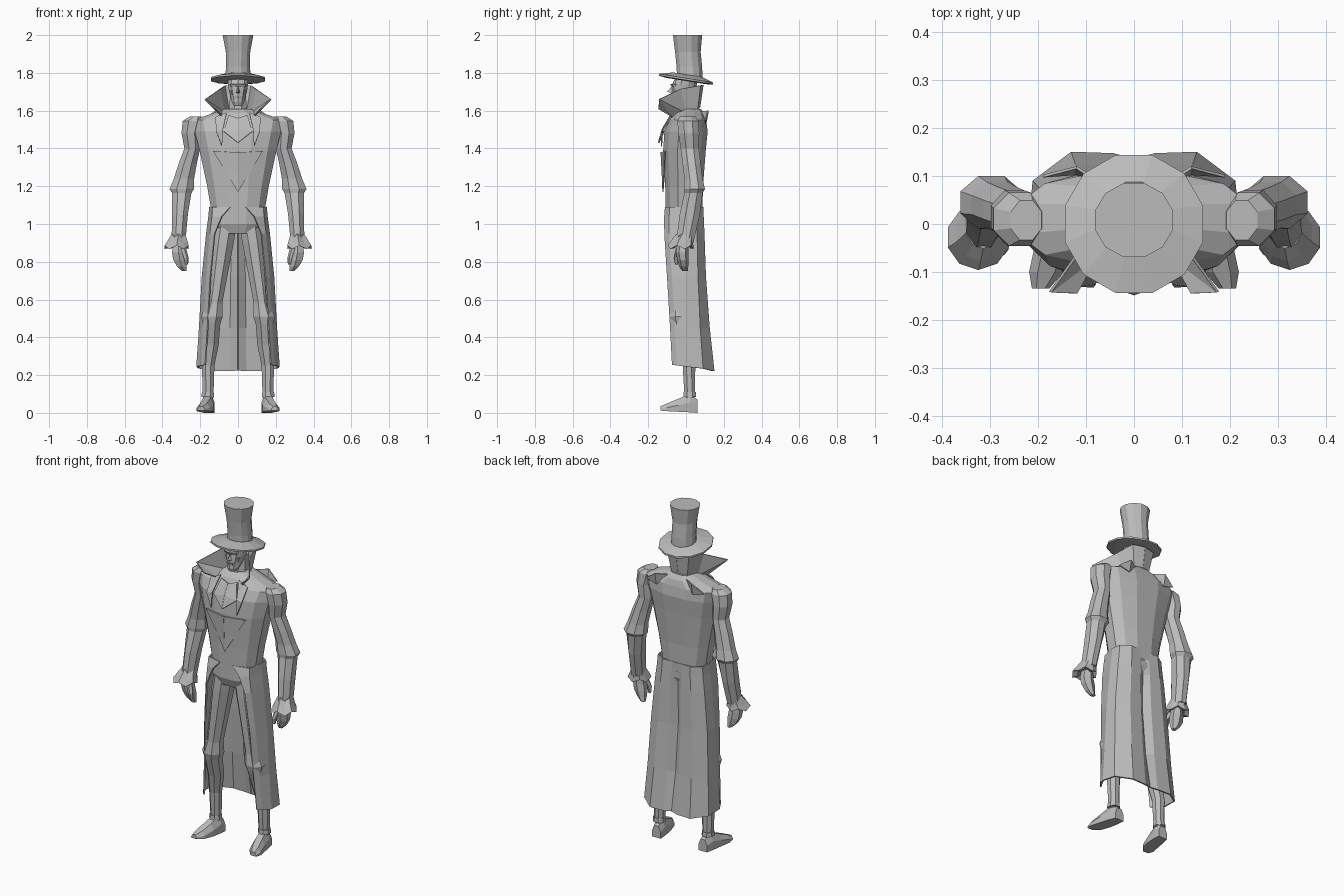
import bpy, bmesh, math

grey = bpy.data.materials.new("cloth grey")
grey.diffuse_color = (0.5, 0.5, 0.5, 1)


def make(name, verts, faces, mirror=False, thick=0):
    me = bpy.data.meshes.new(name)
    me.from_pydata(verts, [], faces)
    bm = bmesh.new()
    bm.from_mesh(me)
    bmesh.ops.recalc_face_normals(bm, faces=bm.faces)
    bm.to_mesh(me)
    bm.free()
    me.materials.append(grey)
    ob = bpy.data.objects.new(name, me)
    bpy.context.collection.objects.link(ob)
    if thick:
        m = ob.modifiers.new("thickness", 'SOLIDIFY')
        m.thickness = thick
        m.offset = 0
    if mirror:
        m = ob.modifiers.new("mirror", 'MIRROR')
        m.merge_threshold = 0.0005
    return ob


def bridge(rows, n, closed=True):
    """Quads between consecutive rows of n points."""
    return [(r * n + i, r * n + (i + 1) % n, (r + 1) * n + (i + 1) % n, (r + 1) * n + i)
            for r in range(rows - 1) for i in range(n if closed else n - 1)]


def loft(name, rings, n=8, mirror=False, power=1.0, tilt=0.0, jag=0.0):
    """Closed tube through rings of (z, cx, cy, rx, ry)."""
    def sp(v):
        return math.copysign(abs(v) ** power, v)
    verts = []
    for z, cx, cy, rx, ry in rings:
        for i in range(n):
            a = 2 * math.pi * (i + 0.5) / n
            x, y = rx * sp(math.cos(a)), ry * sp(math.sin(a))
            verts.append((cx + x, cy + y, z + tilt * y + (jag if i % 2 else 0)))
    faces = bridge(len(rings), n)
    faces += [tuple(range(n)), tuple(range((len(rings) - 1) * n, len(rings) * n))]
    return make(name, verts, faces, mirror)


# Top hat
loft("hat_brim", [(1.757, 0, 0, .11, .11), (1.762, 0, 0, .149, .149),
                  (1.772, 0, 0, .149, .149), (1.79, 0, .01, .08, .08)], 12, tilt=-.16)
loft("hat_crown", [(1.765, 0, .02, .07, .07), (1.83, 0, .018, .066, .07),
                   (1.91, 0, .01, .067, .07), (2.0, 0, .008, .084, .08)], 12)

# Head and neck
loft("head", [(1.625, 0, -.05, .022, .022), (1.645, 0, -.045, .034, .036),
              (1.675, 0, -.025, .042, .055), (1.71, 0, -.012, .052, .065),
              (1.74, 0, -.008, .056, .066), (1.785, 0, .01, .058, .06)], 10)
loft("neck", [(1.54, 0, .01, .075, .06), (1.60, 0, .02, .05, .05), (1.70, 0, .025, .045, .045)], 8)
make("nose", [(0, -.07, 1.735), (0, -.1, 1.70), (.014, -.07, 1.692), (-.014, -.07, 1.692)],
     [(0, 1, 2), (0, 3, 1), (1, 3, 2), (0, 2, 3)])
loft("brow", [(1.728, 0, -.062, .042, .016), (1.742, 0, -.064, .046, .022)], 8)
loft("mouth", [(1.664, 0, -.07, .02, .012), (1.678, 0, -.072, .022, .014)], 6)
loft("cheek", [(1.685, .032, -.045, .008, .02), (1.708, .036, -.042, .013, .024)], 6, True)

# Standing collar, open at the front
low = [(0, .072, 1.615), (.05, .06, 1.61), (.072, .0, 1.59), (.08, -.07, 1.565)]
top = [(0, .09, 1.735), (.07, .075, 1.733), (.095, -.03, 1.715), (.175, -.142, 1.66)]
make("collar", low + top + [(.12, -.145, 1.61)],
     [(0, 1, 5, 4), (1, 2, 6, 5), (2, 7, 6), (2, 3, 7), (3, 8, 7)], True, .006)

# Coat body, waist to shoulders
loft("coat_body", [(.95, 0, -.01, .11, .08), (1.0, 0, -.01, .145, .1), (1.08, 0, -.01, .147, .1),
                   (1.2, 0, -.01, .168, .103), (1.39, 0, -.008, .21, .116),
                   (1.49, 0, 0, .235, .118), (1.55, 0, .01, .25, .1),
                   (1.585, 0, .015, .14, .085), (1.61, 0, .02, .075, .06)], 12, power=.85)

# Waistcoat front, a shallow keel ending in a point
make("waistcoat", [(0, -.132, 1.38), (.13, -.112, 1.385), (0, -.122, 1.17), (.06, -.114, 1.27),
                   (0, -.126, 1.27)], [(0, 1, 3, 4), (4, 3, 2)], True, .006)

# Neck cloth and lapels
make("neck_cloth", [(0, -.09, 1.56), (.05, -.08, 1.575), (.075, -.118, 1.49), (0, -.145, 1.43),
                    (0, -.125, 1.5)], [(0, 1, 2, 4), (4, 2, 3)], True, .008)
make("lapel", [(.06, -.075, 1.59), (.12, -.08, 1.565), (.115, -.128, 1.49), (.085, -.13, 1.41),
               (.08, -.124, 1.5)], [(0, 1, 2, 4), (4, 2, 3)], True, .006)
make("shoulder_cape_point", [(.06, .08, 1.595), (.12, .118, 1.60), (.19, .1, 1.55),
                             (.12, .105, 1.53)], [(0, 1, 3), (1, 2, 3)], True, .006)

# Coat skirt: (z, half width, front y, back y, front opening, back pleat)
levels = [(1.09, .149, -.108, .088, .04, .0), (1.04, .153, -.112, .09, .085, .006),
          (.95, .165, -.112, .094, .122, .025), (.72, .188, -.098, .102, .145, .035),
          (.45, .203, -.082, .122, .16, .03), (.235, .217, -.072, .147, .172, .015)]
pts = []
for z, w, yf, yb, gap, pleat in levels:
    hem = .02 if z < .3 else 0
    pts += [(gap, yf, z + hem), (max(gap + .01, w * .88), yf + .025, z + hem * .8),
            (w, .0, z + hem * .5), (w * .96, yb * .6, z), (w * .6, yb, z - hem * .7),
            (w * .2, yb - .003, z - hem * .7), (0, yb - pleat, z - hem * .5)]
make("coat_skirt", pts, bridge(len(levels), 7, False), True, .008)

# Sleeves
loft("sleeve", [(1.568, .225, .008, .035, .045), (1.545, .238, .01, .06, .06),
                (1.48, .25, .015, .053, .06), (1.40, .242, .02, .045, .052),
                (1.32, .266, .03, .052, .052), (1.24, .286, .04, .058, .052),
                (1.185, .298, .045, .07, .06), (1.165, .298, .04, .056, .052),
                (1.05, .307, .02, .045, .058), (.91, .315, -.005, .04, .05)], 8, True)
loft("ruffled_cuff", [(.93, .315, -.005, .038, .046), (.895, .32, -.02, .054, .058),
                      (.868, .325, -.028, .067, .068), (.872, .322, -.025, .045, .045)],
     10, True, jag=.018)

# Hands
loft("hand", [(.90, .315, -.015, .03, .03), (.85, .315, -.02, .04, .034),
              (.81, .308, -.016, .04, .03), (.775, .298, -.012, .028, .024),
              (.75, .285, -.005, .014, .014)], 6, True)
loft("thumb", [(.87, .29, -.04, .016, .016), (.82, .275, -.052, .014, .014),
               (.785, .272, -.05, .008, .008)], 5, True)

# Legs and shoes
loft("leg", [(1.0, .065, -.02, .062, .07), (.9, .08, -.025, .062, .068),
             (.72, .105, -.03, .052, .058), (.58, .125, -.035, .045, .05),
             (.51, .138, -.035, .062, .058), (.47, .14, -.03, .05, .052),
             (.36, .145, .0, .046, .045), (.25, .158, .016, .036, .036),
             (.08, .158, .02, .03, .03)], 8, True)
loft("ankle_cuff", [(.085, .16, .02, .036, .037), (.11, .16, .02, .034, .035)], 8, True)
# shoe sections from heel to toe: (x, y, half width, top z)
shoe = [(.152, .06, .028, .07), (.158, .02, .034, .1), (.168, -.04, .038, .075),
        (.183, -.1, .036, .05), (.195, -.135, .018, .035)]
sv = []
for i, (x, y, w, h) in enumerate(shoe):
    b = .012 * i / 4
    sv += [(x - w, y, b), (x + w, y, b), (x + w, y, h * .55), (x + w * .5, y, h),
           (x - w * .5, y, h), (x - w, y, h * .55)]
make("shoe", sv, bridge(5, 6) + [tuple(range(6)), tuple(range(24, 30))], True)
